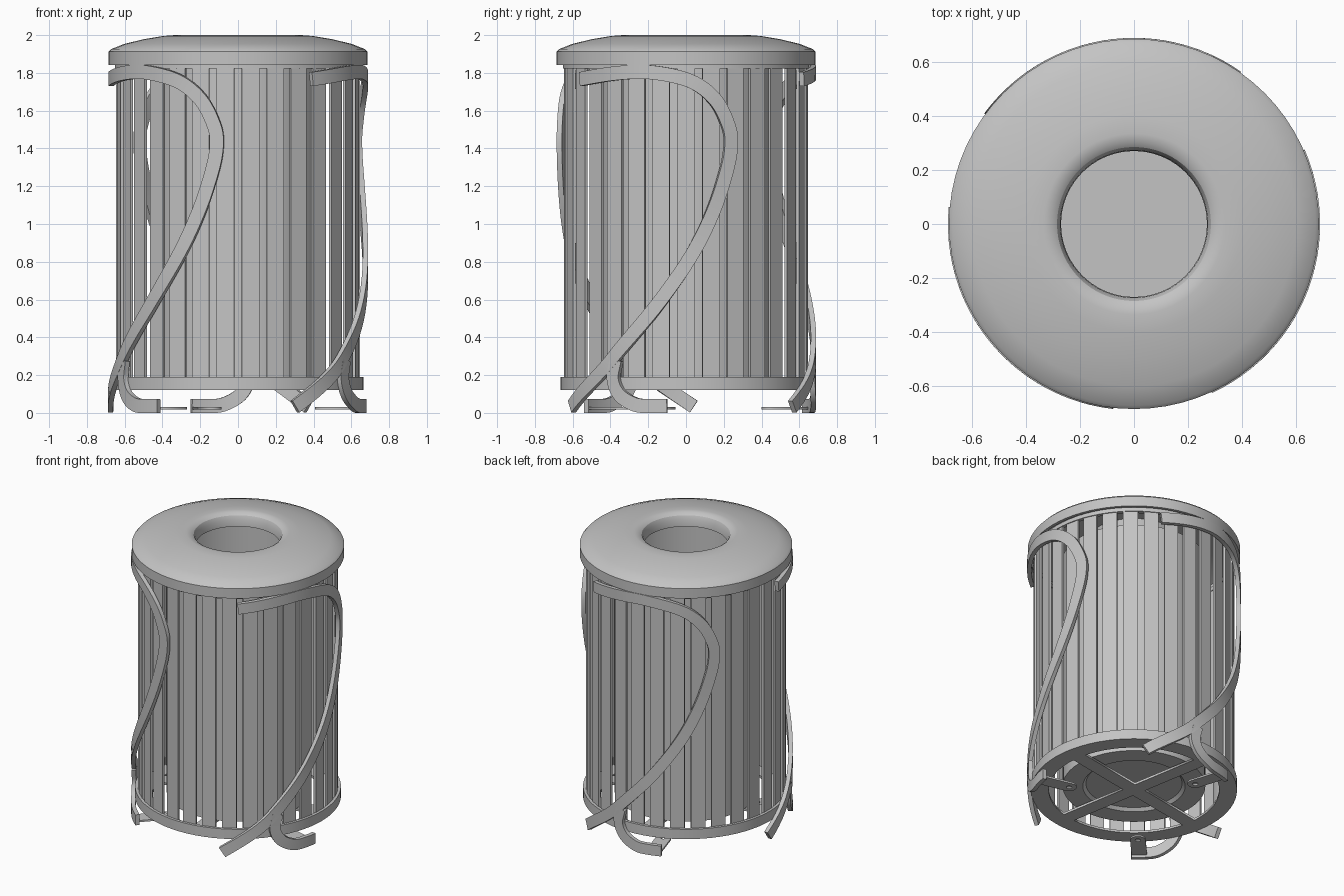
import bpy, bmesh
from math import sin, cos, pi, radians, asin, sqrt
from mathutils import Vector, Matrix

cube = bpy.data.objects.get("Cube")
if cube:
    bpy.data.objects.remove(cube, do_unlink=True)

GREY = (0.55, 0.55, 0.55, 1)
metal = bpy.data.materials.new("grey_metal")
metal.use_nodes = True
metal.diffuse_color = GREY
metal.node_tree.nodes["Principled BSDF"].inputs["Base Color"].default_value = GREY


def add_object(name, bm, smooth=True):
    bmesh.ops.recalc_face_normals(bm, faces=bm.faces)
    mesh = bpy.data.meshes.new(name)
    bm.to_mesh(mesh)
    bm.free()
    mesh.materials.append(metal)
    ob = bpy.data.objects.new(name, mesh)
    bpy.context.collection.objects.link(ob)
    if smooth:
        bpy.ops.object.select_all(action='DESELECT')
        ob.select_set(True)
        bpy.context.view_layer.objects.active = ob
        bpy.ops.object.shade_smooth_by_angle(angle=radians(30))
    return ob


def lathe(name, profile, closed=True, steps=72):
    """Revolve an (r, z) profile around the z axis."""
    bm = bmesh.new()
    verts = [bm.verts.new((r, 0, z)) for r, z in profile]
    pairs = list(zip(verts, verts[1:]))
    if closed:
        pairs.append((verts[-1], verts[0]))
    edges = [bm.edges.new(p) for p in pairs]
    bmesh.ops.spin(bm, geom=verts + edges, cent=(0, 0, 0), axis=(0, 0, 1),
                   angle=2 * pi, steps=steps)
    bmesh.ops.remove_doubles(bm, verts=bm.verts, dist=0.0005)
    return add_object(name, bm)


def flat_plate(name, outlines, z, thick):
    """Flat plate cut from 2D outlines; inner outlines become holes."""
    curve = bpy.data.curves.new(name, 'CURVE')
    curve.dimensions = '2D'
    curve.fill_mode = 'BOTH'
    curve.extrude = thick / 2
    for pts in outlines:
        spline = curve.splines.new('POLY')
        spline.points.add(len(pts) - 1)
        for p, (x, y) in zip(spline.points, pts):
            p.co = (x, y, 0, 1)
        spline.use_cyclic_u = True
    helper = bpy.data.objects.new(name + "_outline", curve)
    bpy.context.collection.objects.link(helper)
    graph = bpy.context.evaluated_depsgraph_get()
    mesh = bpy.data.meshes.new_from_object(helper.evaluated_get(graph))
    bpy.data.objects.remove(helper, do_unlink=True)
    bm = bmesh.new()
    bm.from_mesh(mesh)
    bmesh.ops.remove_doubles(bm, verts=bm.verts, dist=0.0001)
    bmesh.ops.translate(bm, verts=bm.verts, vec=(0, 0, z))
    return add_object(name, bm, smooth=False)


def arc(r, a0, a1, n, cx=0.0, cy=0.0):
    return [(cx + r * cos(a0 + (a1 - a0) * i / n), cy + r * sin(a0 + (a1 - a0) * i / n))
            for i in range(n + 1)]


def circle(r, n, cx=0.0, cy=0.0):
    return arc(r, 0, 2 * pi, n, cx, cy)[:-1]


def smooth_path(pts, n=6):
    """Catmull-Rom curve through the points."""
    p = [Vector(q) for q in pts]
    p = [2 * p[0] - p[1]] + p + [2 * p[-1] - p[-2]]
    out = []
    for a, b, c, d in zip(p, p[1:], p[2:], p[3:]):
        for i in range(n):
            t = i / n
            out.append(0.5 * (2 * b + (c - a) * t + (2 * a - 5 * b + 4 * c - d) * t * t
                              + (3 * b - a - 3 * c + d) * t ** 3))
    return out + [p[-2]]


R_IN, R_OUT, HALF = 0.661, 0.689, 0.037


def wrapped_bar(name, path, turn):
    """Flat bar bent around the body; path is (degrees, z)."""
    pts = smooth_path([(radians(a) * R_OUT, z) for a, z in path])
    bm = bmesh.new()
    rings = []
    for i, p in enumerate(pts):
        t = (pts[min(i + 1, len(pts) - 1)] - pts[max(i - 1, 0)]).normalized()
        side = Vector((-t.y, t.x)) * HALF
        ring = []
        for q, r in ((p + side, R_IN), (p + side, R_OUT), (p - side, R_OUT), (p - side, R_IN)):
            a = q.x / R_OUT + turn
            ring.append(bm.verts.new((r * cos(a), r * sin(a), max(q.y, 0))))
        rings.append(ring)
    for a, b in zip(rings, rings[1:]):
        for k in range(4):
            bm.faces.new((a[k], a[(k + 1) % 4], b[(k + 1) % 4], b[k]))
    bm.faces.new(rings[0])
    bm.faces.new(rings[-1])
    return add_object(name, bm)


# Domed lid with a round opening
lathe("lid", [(0.685, 1.842), (0.685, 1.912), (0.672, 1.926), (0.6, 1.954), (0.5, 1.978),
              (0.4, 1.995), (0.335, 2.0), (0.305, 1.996), (0.285, 1.982), (0.273, 1.955),
              (0.27, 1.91), (0.28, 1.91), (0.3, 1.97), (0.4, 1.975), (0.58, 1.938),
              (0.665, 1.905), (0.665, 1.842)])

# Rings holding the slats
lathe("top_ring", [(0.625, 1.822), (0.652, 1.822), (0.652, 1.85), (0.625, 1.85)])
lathe("bottom_ring", [(0.643, 0.12), (0.664, 0.12), (0.664, 0.19), (0.643, 0.19)])

# Inner bin
lathe("liner", [(0, 0.17), (0.31, 0.17), (0.33, 0.15), (0.46, 0.15), (0.46, 1.83),
                (0.45, 1.83), (0.45, 0.18), (0, 0.18)], closed=False)

# Vertical slats
bm = bmesh.new()
COUNT = 30
for i in range(COUNT):
    m = (Matrix.Rotation(2 * pi * i / COUNT, 4, 'Z') @ Matrix.Translation((0.637, 0, 0.985))
         @ Matrix.Diagonal((0.016, 0.094, 1.69, 1)))
    bmesh.ops.create_cube(bm, size=1, matrix=m)
add_object("slats", bm, smooth=False)

# Base plate with four openings between crossed arms
ARM, OPEN_R = 0.05, 0.55
edge = asin(ARM / OPEN_R)
outlines = [circle(0.655, 72)]
for k in range(4):
    turn = radians(10 + 90 * k)
    corner = (ARM * sqrt(2) * cos(turn + pi / 4), ARM * sqrt(2) * sin(turn + pi / 4))
    outlines.append([corner] + arc(OPEN_R, turn + edge, turn + pi / 2 - edge, 16))
flat_plate("base_plate", outlines, 0.128, 0.016)

# Three curved straps, each with a branching foot and a bolt-down tab
STRAP = [(-55, 1.767), (-31, 1.8), (-15, 1.802), (2, 1.757), (13, 1.66), (19, 1.53),
         (20.5, 1.43), (18.6, 1.29), (12, 1.06), (1.7, 0.82), (-14, 0.557),
         (-31, 0.335), (-43, 0.2), (-63.5, 0.033)]
FOOT = [(-33, 0.28), (-34.5, 0.18), (-31, 0.095), (-23, 0.043), (-15, 0.037), (-8.5, 0.037)]
TAB = [(0.67, 0.05)] + arc(0.05, pi / 2, 3 * pi / 2, 10, 0.47) + [(0.67, -0.05)]
for i in range(3):
    turn = 2 * pi * i / 3
    wrapped_bar(f"strap_{i + 1}", STRAP, turn)
    wrapped_bar(f"foot_{i + 1}", FOOT, turn)
    tab = flat_plate(f"foot_tab_{i + 1}", [TAB, circle(0.018, 12, 0.47)], 0.024, 0.012)
    tab.data.transform(Matrix.Rotation(turn - radians(13), 4, 'Z'))
